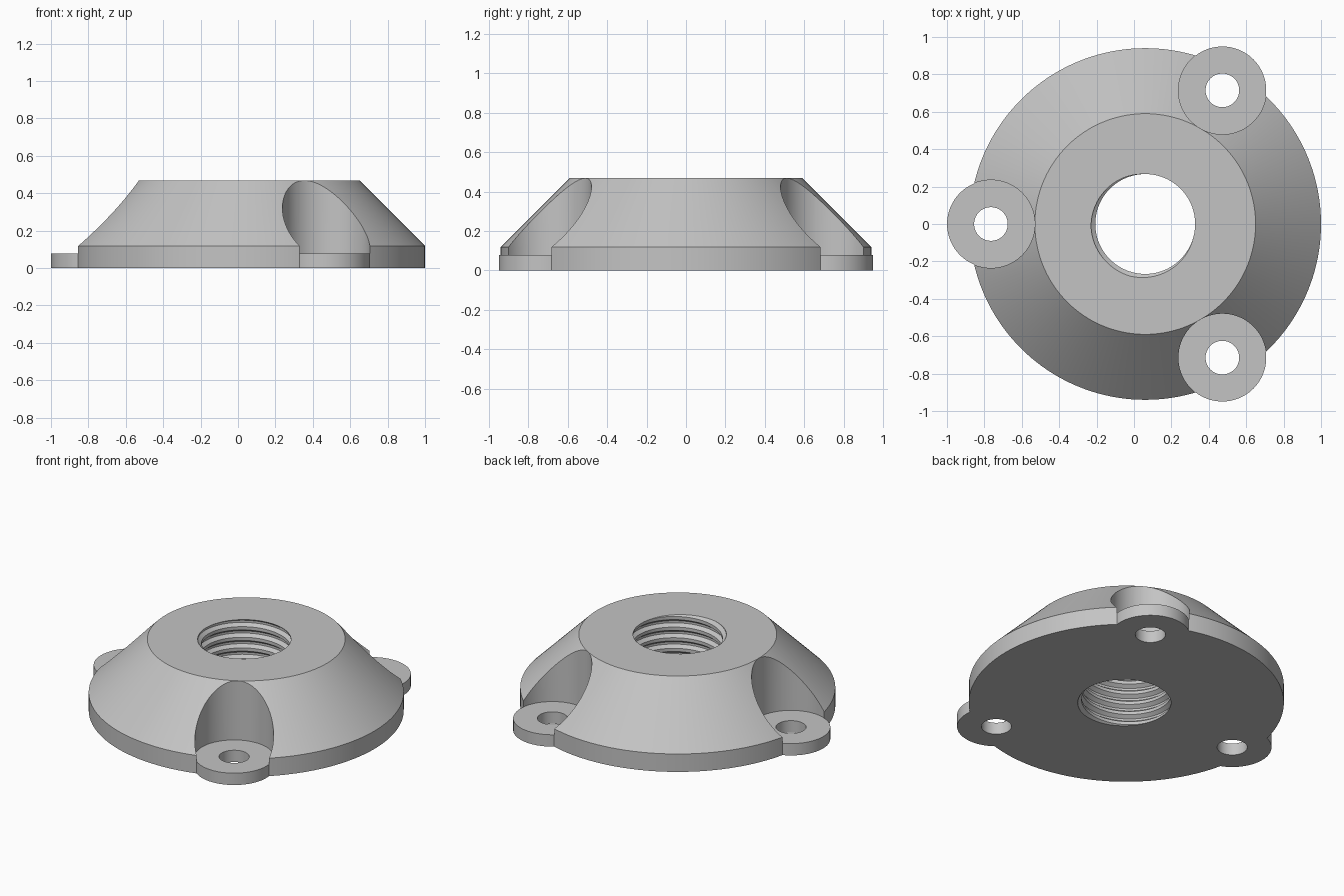
import bpy, bmesh
from math import pi, sin, cos, radians

if "Cube" in bpy.data.objects:
    bpy.data.objects.remove(bpy.data.objects["Cube"])

CENTER_X = 0.06      # axis of the flange
LUG_DIST = 0.825     # axis to mounting lug
LUG_R = 0.235
LUG_TOP = 0.078
HEIGHT = 0.468
PITCH = 0.07

grey = bpy.data.materials.new("plain grey")
grey.use_nodes = True
grey.diffuse_color = (0.55, 0.55, 0.55, 1)
grey.node_tree.nodes["Principled BSDF"].inputs["Base Color"].default_value = grey.diffuse_color


def make_object(name, bm):
    bmesh.ops.recalc_face_normals(bm, faces=bm.faces)
    mesh = bpy.data.meshes.new(name)
    bm.to_mesh(mesh)
    bm.free()
    mesh.materials.append(grey)
    obj = bpy.data.objects.new(name, mesh)
    bpy.context.collection.objects.link(obj)
    return obj


def revolve(name, profile, x, y, segments):
    """Closed solid from (radius, z) points turned about a vertical axis."""
    bm = bmesh.new()
    rings = [[bm.verts.new((x + r * cos(2 * pi * i / segments),
                            y + r * sin(2 * pi * i / segments), z))
              for i in range(segments)] for r, z in profile]
    for low, high in zip(rings, rings[1:]):
        for i in range(segments):
            j = (i + 1) % segments
            bm.faces.new((low[i], low[j], high[j], high[i]))
    bm.faces.new(rings[0])
    bm.faces.new(rings[-1])
    return make_object(name, bm)


def cylinder(name, r, z0, z1, x, y, segments=96):
    return revolve(name, [(r, z0), (r, z1)], x, y, segments)


def thread_tap(name, r_min, r_max, z0, z1, segments=72):
    """Solid screw whose rows follow a helix, used to cut the threaded bore."""
    profile = [(0.0, r_min), (0.3, r_min), (0.55, r_max), (0.75, r_max)]
    n = len(profile)
    rows = n * int((z1 - z0) / PITCH)
    bm = bmesh.new()
    grid = []
    for row in range(rows):
        offset, r = profile[row % n]
        grid.append([bm.verts.new((
            CENTER_X + r * cos(2 * pi * i / segments),
            r * sin(2 * pi * i / segments),
            z0 + PITCH * (row // n + offset + i / segments)))
            for i in range(segments)])

    # the last column joins the first one a full turn higher
    def point(row, i):
        return grid[row][i] if i < segments else grid[row + n][0]

    for row in range(rows - 1):
        for i in range(segments):
            if i == segments - 1 and row + n + 1 >= rows:
                continue
            bm.faces.new((point(row, i), point(row, i + 1),
                          point(row + 1, i + 1), point(row + 1, i)))
    bmesh.ops.holes_fill(bm, edges=[e for e in bm.edges if e.is_boundary], sides=0)
    bmesh.ops.triangulate(bm, faces=[f for f in bm.faces if len(f.verts) > 4])
    return make_object(name, bm)


def combine(target, tool, operation):
    mod = target.modifiers.new(operation, 'BOOLEAN')
    mod.operation = operation
    mod.solver = 'EXACT'
    mod.object = tool
    bpy.context.view_layer.objects.active = target
    bpy.ops.object.modifier_apply(modifier=mod.name)
    bpy.data.objects.remove(tool)


# Conical flange with a straight rim
flange = revolve("threaded_flange",
                 [(0.94, 0), (0.94, 0.118), (0.59, HEIGHT)], CENTER_X, 0, 160)

# Three mounting lugs with clearance pockets above and screw holes through them
for angle in (60, 180, 300):
    x = CENTER_X + LUG_DIST * cos(radians(angle))
    y = LUG_DIST * sin(radians(angle))
    combine(flange, cylinder("lug", LUG_R - 0.0005, 0, 0.1, x, y), 'UNION')
    combine(flange, cylinder("pocket", LUG_R, LUG_TOP, 1, x, y), 'DIFFERENCE')
    combine(flange, cylinder("screw_hole", 0.09, -0.1, 0.3, x, y, 64), 'DIFFERENCE')

# Threaded centre bore
combine(flange, thread_tap("thread_tap", 0.267, 0.29, -0.25, 0.8), 'DIFFERENCE')

bpy.ops.object.select_all(action='DESELECT')
flange.select_set(True)
bpy.context.view_layer.objects.active = flange
bpy.ops.object.shade_smooth_by_angle(angle=radians(25))
